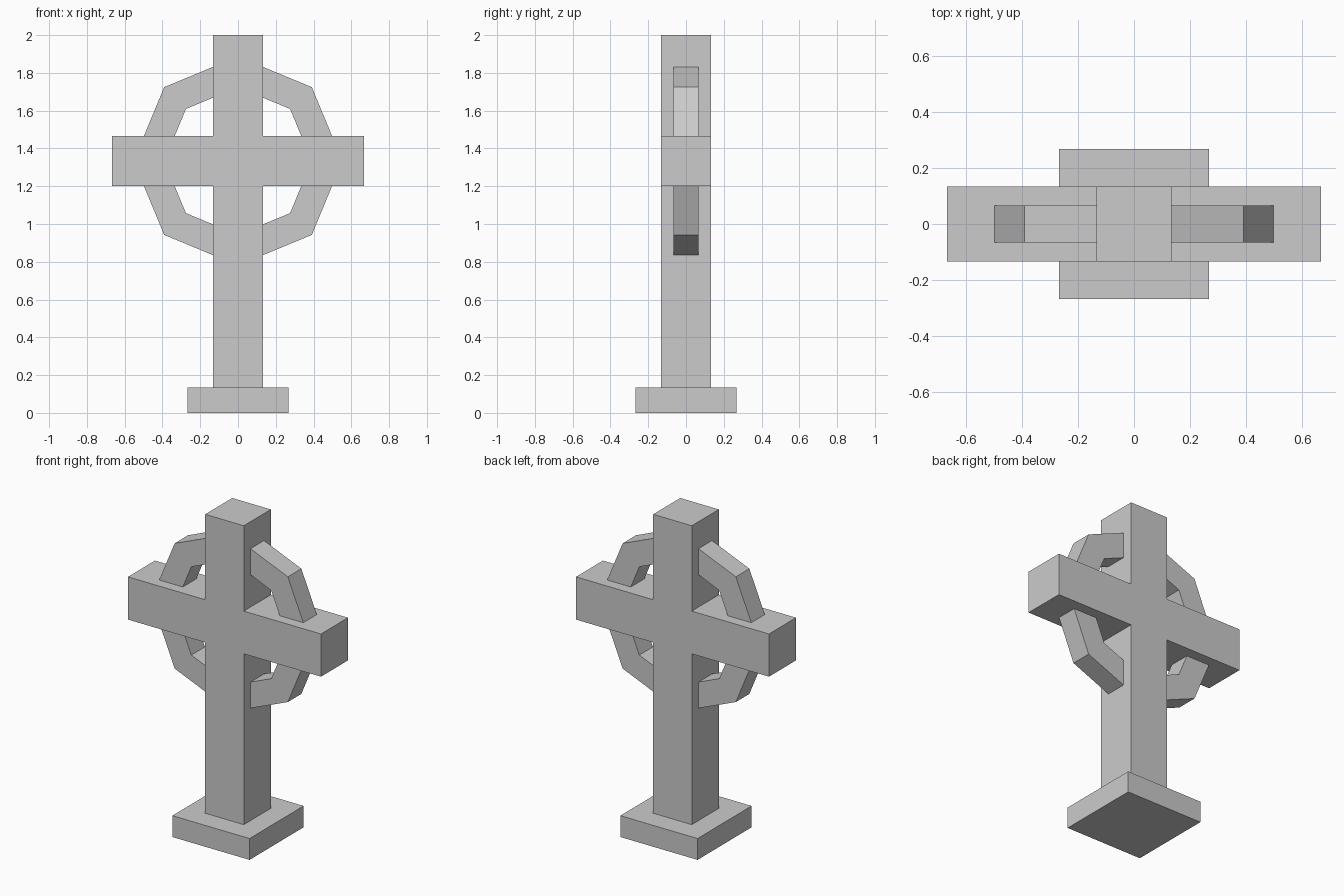
import bpy, bmesh
from math import radians, tan

if "Cube" in bpy.data.objects:
    bpy.data.objects.remove(bpy.data.objects["Cube"])

U = 2 / 15          # half width of the post
MID = 10 * U        # height of the crossing


def extrude_profile(name, points, depth, z):
    """Extrude an x/z outline along y, centred on y = 0."""
    bm = bmesh.new()
    face = bm.faces.new([bm.verts.new((x, -depth / 2, h)) for x, h in points])
    ext = bmesh.ops.extrude_face_region(bm, geom=[face])
    new_verts = [g for g in ext["geom"] if isinstance(g, bmesh.types.BMVert)]
    bmesh.ops.translate(bm, verts=new_verts, vec=(0, depth, 0))
    bmesh.ops.recalc_face_normals(bm, faces=bm.faces)
    mesh = bpy.data.meshes.new(name)
    bm.to_mesh(mesh)
    bm.free()
    obj = bpy.data.objects.new(name, mesh)
    obj.location.z = z
    bpy.context.collection.objects.link(obj)
    return obj


# square plinth
bpy.ops.mesh.primitive_cube_add(size=1, location=(0, 0, U / 2))
base = bpy.context.object
base.name = "base"
base.scale = (4 * U, 4 * U, U)

# post and crossbar as one outline
right = [(U, U - MID), (U, -U), (5 * U, -U), (5 * U, U), (U, U), (U, 2 - MID)]
left = [(-x, h) for x, h in reversed(right)]
extrude_profile("cross", right + left, 2 * U, MID)

# one quarter of the octagonal ring, mirrored to all four corners
R_OUT, R_IN = 0.553, 0.39
slope = tan(radians(22.5))
diag = 0.5 ** 0.5
o, i = R_OUT - U * slope, R_IN - U * slope      # where the ring meets the cross
quarter = [(U, o), (R_OUT * diag, R_OUT * diag), (o, U),
           (i, U), (R_IN * diag, R_IN * diag), (U, i)]
ring = extrude_profile("ring", quarter, U, MID)
mirror = ring.modifiers.new("mirror", 'MIRROR')
mirror.use_axis = (True, False, True)
